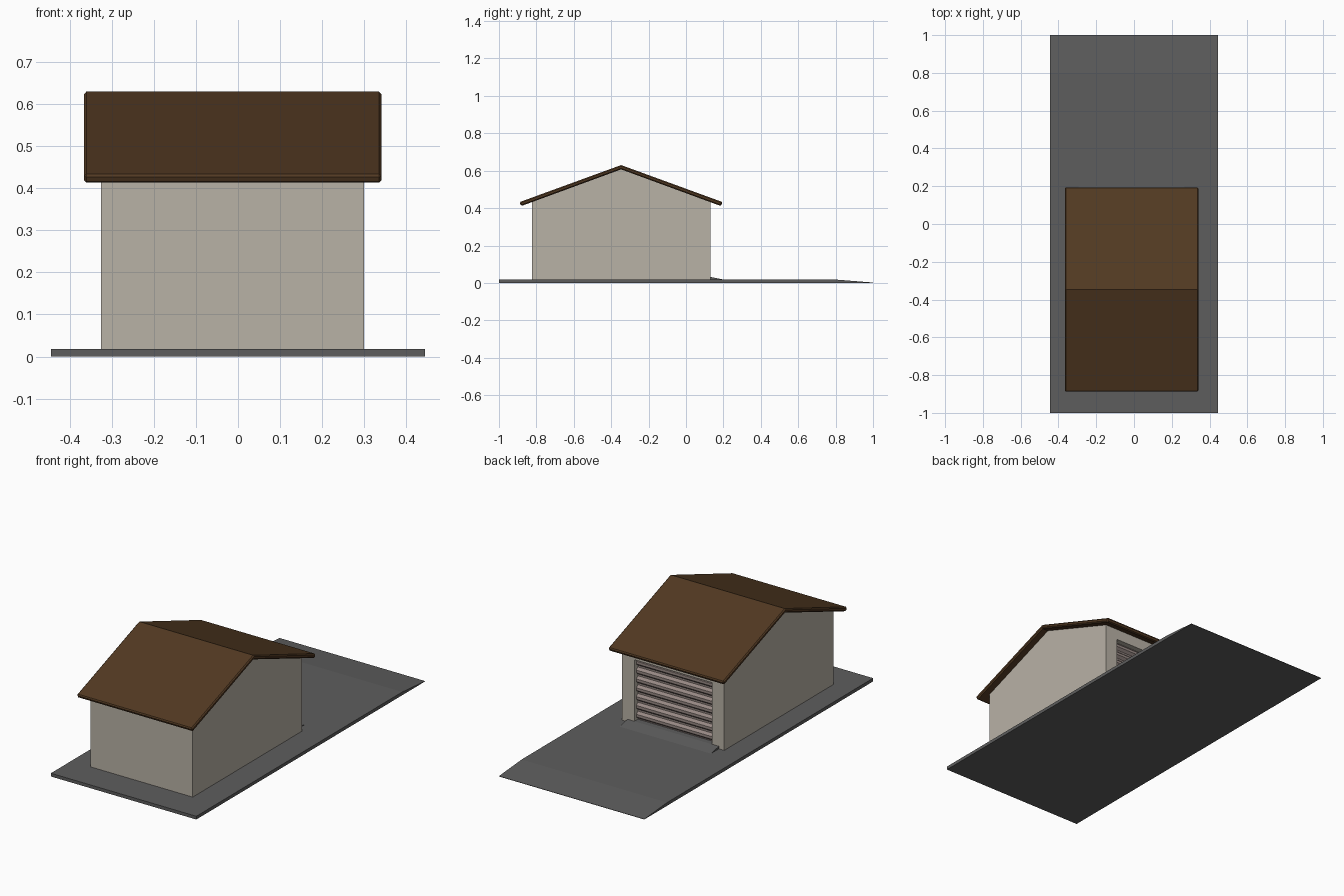
import bpy, bmesh, math

if "Cube" in bpy.data.objects:
    bpy.data.objects.remove(bpy.data.objects["Cube"])

CX, CY = -0.0125, -0.347   # centre of the building on the slab


def material(name, rgb):
    m = bpy.data.materials.new(name)
    m.diffuse_color = (*rgb, 1)
    m.use_nodes = True
    m.node_tree.nodes["Principled BSDF"].inputs["Base Color"].default_value = m.diffuse_color
    return m


def extrude_profile(name, pts, x0, x1, mat):
    """Extrude a (y, z) outline along x into a closed solid."""
    bm = bmesh.new()
    face = bm.faces.new([bm.verts.new((x0, y, z)) for y, z in pts])
    res = bmesh.ops.extrude_face_region(bm, geom=[face])
    moved = [g for g in res["geom"] if isinstance(g, bmesh.types.BMVert)]
    bmesh.ops.translate(bm, verts=moved, vec=(x1 - x0, 0, 0))
    bmesh.ops.recalc_face_normals(bm, faces=bm.faces[:])
    me = bpy.data.meshes.new(name)
    bm.to_mesh(me)
    bm.free()
    ob = bpy.data.objects.new(name, me)
    bpy.context.collection.objects.link(ob)
    if mat:
        me.materials.append(mat)
    return ob


def mirrored(half):
    """Mirror (distance from ridge, z) points into a full outline."""
    return [(CY + d, z) for d, z in half] + [(CY - d, z) for d, z in reversed(half) if d > 0]


concrete = material("concrete", (0.11, 0.11, 0.11))
plaster = material("plaster", (0.485, 0.445, 0.38))
shingle = material("shingle", (0.084, 0.041, 0.016))
metal = material("door_metal", (0.31, 0.25, 0.23))

# driveway slab, tapering to the ground at the far end
extrude_profile("driveway_slab", [(-1, 0), (1, 0), (1, 0.002), (0.8, 0.018), (-1, 0.018)],
                -0.445, 0.445, concrete)

# door threshold with a short ramp
extrude_profile("threshold_ramp", [(0.09, 0.008), (0.20, 0.008), (0.20, 0.018), (0.13, 0.032), (0.09, 0.032)],
                CX - 0.28, CX + 0.28, concrete)

# gabled walls
walls = extrude_profile("walls", mirrored([(0.477, 0.005), (0.477, 0.442), (0, 0.616)]),
                        -0.325, 0.30, plaster)

# doorway recess
cutter = extrude_profile("doorway_cutter", [(0.095, 0.012), (0.25, 0.012), (0.25, 0.372), (0.095, 0.372)],
                         CX - 0.2375, CX + 0.2375, None)
cutter.hide_render = True
cutter.hide_set(True)
cut = walls.modifiers.new("doorway", 'BOOLEAN')
cut.operation = 'DIFFERENCE'
cut.solver = 'EXACT'
cut.object = cutter

# roller door made of ribbed slats
SLATS, Z0, Z1 = 7, 0.030, 0.372
pitch = (Z1 - Z0) / SLATS
ribs = []
for i in range(SLATS):
    z = Z0 + i * pitch
    ribs += [(0.099, z), (0.099, z + 0.15 * pitch), (0.113, z + 0.4 * pitch),
             (0.113, z + 0.7 * pitch), (0.099, z + 0.95 * pitch)]
extrude_profile("roller_door", [(0.092, Z0)] + ribs + [(0.099, Z1), (0.092, Z1)],
                CX - 0.2375, CX + 0.2375, metal)

# overhanging roof with softened rims
roof = extrude_profile("roof", mirrored([(0, 0.607), (0.534, 0.411), (0.543, 0.432)])[:3]
                       + [(CY, 0.630), (CY - 0.543, 0.432), (CY - 0.534, 0.411)],
                       -0.366, 0.341, shingle)
bev = roof.modifiers.new("rim_bevel", 'BEVEL')
bev.width = 0.006
bev.segments = 1
bev.limit_method = 'ANGLE'
bev.angle_limit = math.radians(55)
